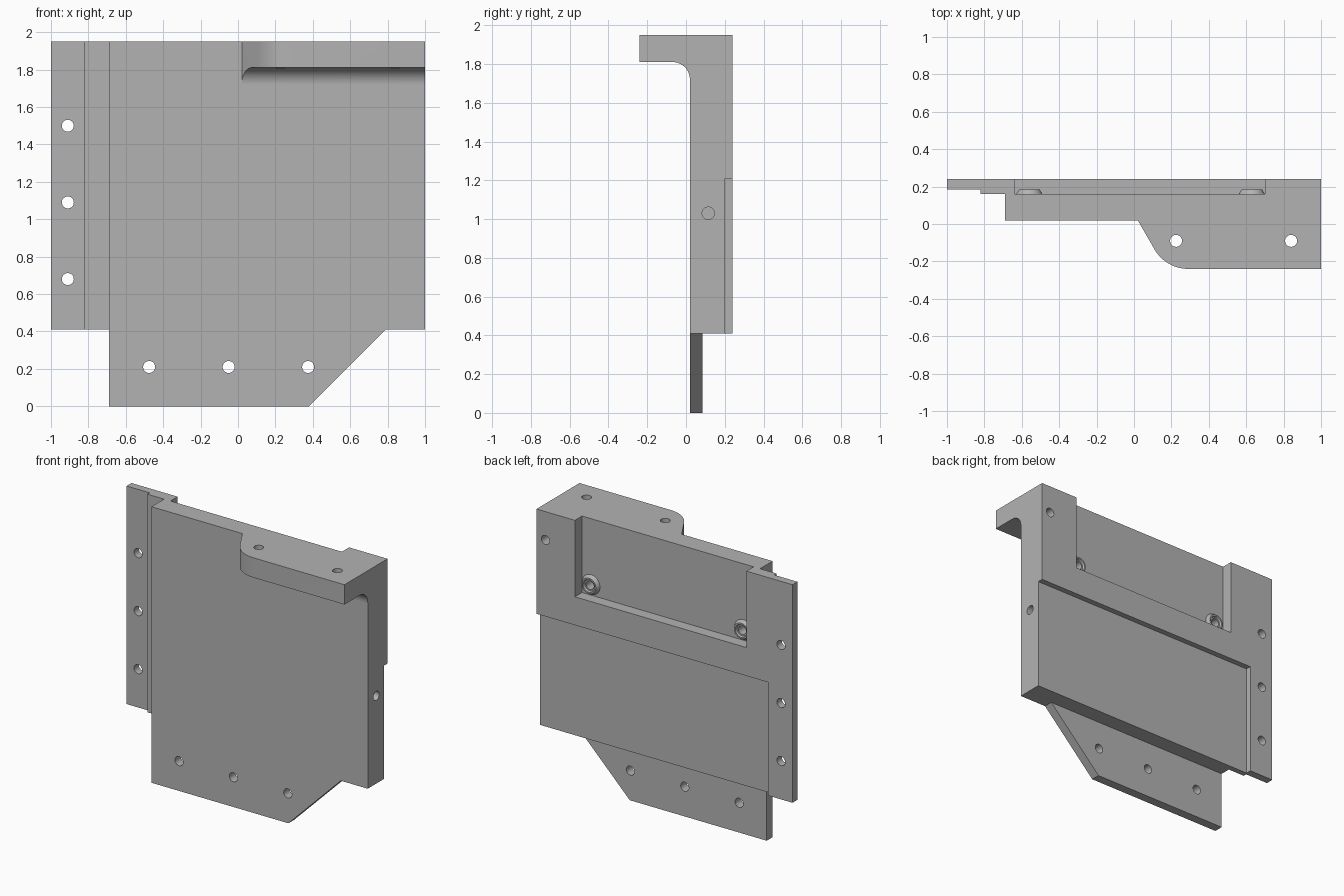
import bpy, bmesh
from math import cos, sin, radians

cube = bpy.data.objects.get("Cube")
if cube:
    bpy.data.objects.remove(cube)

grey = bpy.data.materials.new("plain grey")
grey.use_nodes = True
colour = (0.45, 0.45, 0.45, 1)
grey.diffuse_color = colour
grey.node_tree.nodes["Principled BSDF"].inputs["Base Color"].default_value = colour

TOP, SHELF, FRONT, BACK = 1.95, 0.41, 0.02, 0.24
HOLE = 0.032


def place(axis, a, b, t):
    return {"x": (t, a, b), "y": (a, t, b), "z": (a, b, t)}[axis]


def arc(cx, cy, r, start, end, n):
    angles = [radians(start + (end - start) * i / n) for i in range(n + 1)]
    return [(cx + r * cos(a), cy + r * sin(a)) for a in angles]


def finish(name, bm):
    bmesh.ops.recalc_face_normals(bm, faces=bm.faces)
    mesh = bpy.data.meshes.new(name)
    bm.to_mesh(mesh)
    bm.free()
    mesh.materials.append(grey)
    obj = bpy.data.objects.new(name, mesh)
    bpy.context.collection.objects.link(obj)
    return obj


def prism(name, points, axis, low, high):
    """Extrude a flat outline along one axis."""
    bm = bmesh.new()
    rings = [[bm.verts.new(place(axis, a, b, t)) for a, b in points] for t in (low, high)]
    for ring in rings:
        bm.faces.new(ring)
    n = len(points)
    for i in range(n):
        j = (i + 1) % n
        bm.faces.new((rings[0][i], rings[0][j], rings[1][j], rings[1][i]))
    return finish(name, bm)


def box(x0, x1, y0, y1, z0, z1):
    return prism("cutter", [(x0, y0), (x1, y0), (x1, y1), (x0, y1)], "z", z0, z1)


def drill(a, b, axis, low, high, r=HOLE):
    return prism("cutter", arc(a, b, r, 0, 360, 32)[:-1], axis, low, high)


def carve(obj, cutters, operation="DIFFERENCE"):
    for cutter in cutters:
        cutter.hide_render = True
        mod = obj.modifiers.new("carve", "BOOLEAN")
        mod.operation, mod.solver, mod.object = operation, "EXACT", cutter
        bpy.context.view_layer.objects.active = obj
        bpy.ops.object.modifier_apply(modifier=mod.name)
        bpy.data.objects.remove(cutter)


def smooth(obj):
    obj.data.shade_smooth()
    obj.data.set_sharp_from_angle(angle=radians(25))


# Main plate with its stepped side flange
body = prism("main_plate", [(-1, BACK), (-1, 0.185), (-0.82, 0.185), (-0.82, 0.16), (-0.69, 0.16),
                            (-0.69, FRONT), (1, FRONT), (1, BACK)], "z", SHELF, TOP)
boss_x, boss_z, floor = (-0.56, 0.63), 1.485, 0.16
cuts = [box(-0.64, 0.70, floor, 0.4, 1.41, 2.2),          # upper rear pocket
        box(-0.81, 1.2, 0.20, 0.4, 0.2, 1.21),            # lower rear recess
        drill(0.93, 1.75, "y", 0.10, 0.4),                # blind rear hole
        drill(0.115, 1.03, "x", 0.85, 1.2)]               # blind side hole
cuts += [drill(-0.91, z, "y", 0.1, 0.4) for z in (0.68, 1.09, 1.50)]
cuts += [drill(x, boss_z, "y", 0.08, 0.3, 0.03) for x in boss_x]
carve(body, cuts)
smooth(body)

# Lower tab with a sloped corner
tab = prism("lower_tab", [(-0.69, 0), (0.38, 0), (0.79, SHELF), (-0.69, SHELF)], "y", FRONT, 0.085)
carve(tab, [drill(x, 0.21, "y", -0.2, 0.3) for x in (-0.475, -0.05, 0.375)])
smooth(tab)

# Overhanging shelf: filleted side profile trimmed to a rounded plan outline
side = [(FRONT, TOP), (-0.24, TOP), (-0.24, 1.81)] + arc(-0.07, 1.72, 0.09, 90, 0, 16)
shelf = prism("top_overhang", side, "x", -0.1, 1)
plan = [(1.2, 0.1), (-0.026, 0.1)] + arc(0.29, -0.032, 0.208, 210, 270, 16) + [(1.2, -0.24)]
carve(shelf, [prism("cutter", plan, "z", 1.5, 2.2)], "INTERSECT")
carve(shelf, [drill(x, -0.09, "z", 1.5, 2.2) for x in (0.225, 0.84)])
smooth(shelf)

# Raised ring bosses on the pocket floor
ring = [(0.07, floor), (0.055, 0.185), (0.045, 0.185), (0.04, 0.172), (0.03, 0.172), (0.03, 0.155)]
for name, x in zip(("right_boss", "left_boss"), boss_x):
    bm = bmesh.new()
    loops = [[bm.verts.new((px, y, pz)) for px, pz in arc(x, boss_z, r, 0, 360, 32)[:-1]]
             for r, y in ring]
    for inner, outer in zip(loops, loops[1:]):
        for i in range(32):
            j = (i + 1) % 32
            bm.faces.new((inner[i], inner[j], outer[j], outer[i]))
    # Close the underside so the ring is solid
    for i in range(32):
        j = (i + 1) % 32
        bm.faces.new((loops[-1][i], loops[-1][j], loops[0][j], loops[0][i]))
    smooth(finish(name, bm))
